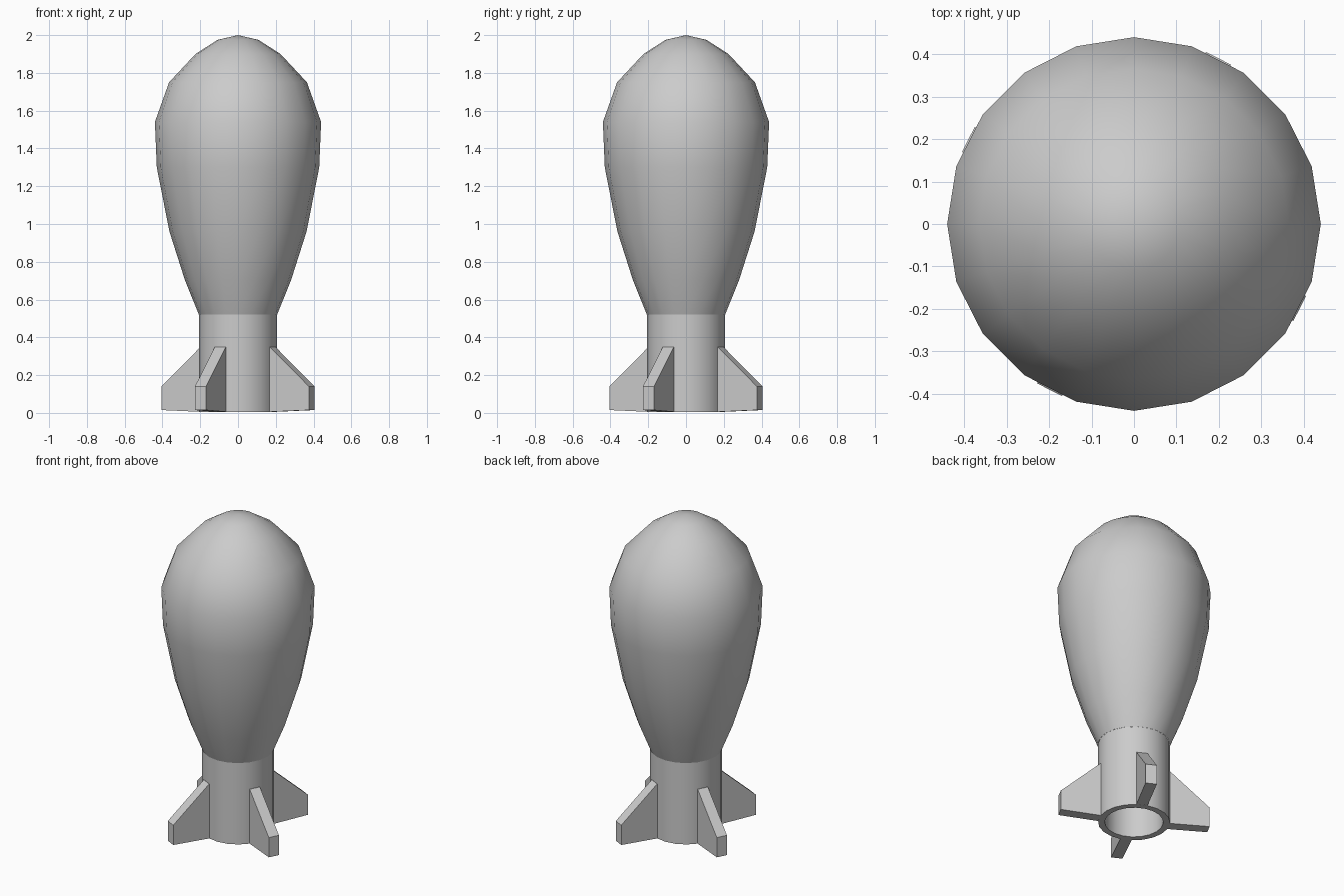
import bpy, bmesh, math

if "Cube" in bpy.data.objects:
    bpy.data.objects.remove(bpy.data.objects["Cube"])

SIDES = 20


def make_object(name, bm):
    bmesh.ops.recalc_face_normals(bm, faces=bm.faces)
    mesh = bpy.data.meshes.new(name)
    bm.to_mesh(mesh)
    bm.free()
    obj = bpy.data.objects.new(name, mesh)
    bpy.context.collection.objects.link(obj)
    return obj


def lathe(name, profile):
    """Spin an (r, z) profile around the z axis."""
    bm = bmesh.new()
    verts = [bm.verts.new((r, 0, z)) for r, z in profile]
    edges = [bm.edges.new(pair) for pair in zip(verts, verts[1:])]
    bmesh.ops.spin(bm, geom=verts + edges, cent=(0, 0, 0), axis=(0, 0, 1),
                   angle=math.tau, steps=SIDES)
    bmesh.ops.remove_doubles(bm, verts=bm.verts, dist=0.0005)
    return make_object(name, bm)


def smooth_by_angle(obj, degrees):
    bpy.ops.object.select_all(action='DESELECT')
    obj.select_set(True)
    bpy.context.view_layer.objects.active = obj
    bpy.ops.object.shade_smooth_by_angle(angle=math.radians(degrees))


# Bulbous body
body = lathe("body", [(0.207, 0.52), (0.28, 0.70), (0.363, 0.96), (0.43, 1.30),
                      (0.44, 1.54), (0.365, 1.75), (0.225, 1.90),
                      (0.108, 1.975), (0, 2.0)])
smooth_by_angle(body, 60)

# Hollow tail tube, closed inside at the top
tube = lathe("tail_tube", [(0.206, 0.52), (0.206, 0.005), (0.168, 0.005),
                           (0.168, 0.50), (0, 0.50)])
smooth_by_angle(tube, 30)

# Four swept fins
FIN = [(0.19, 0.005), (0.438, 0.015), (0.438, 0.14), (0.205, 0.35), (0.19, 0.35)]
THICKNESS = 0.066
for i in range(4):
    bm = bmesh.new()
    face = bm.faces.new([bm.verts.new((r, -THICKNESS / 2, z)) for r, z in FIN])
    new = bmesh.ops.extrude_face_region(bm, geom=[face])["geom"]
    bmesh.ops.translate(bm, vec=(0, THICKNESS, 0),
                        verts=[v for v in new if isinstance(v, bmesh.types.BMVert)])
    fin = make_object(f"fin_{i + 1}", bm)
    fin.rotation_euler.z = math.radians(63 + 90 * i)
